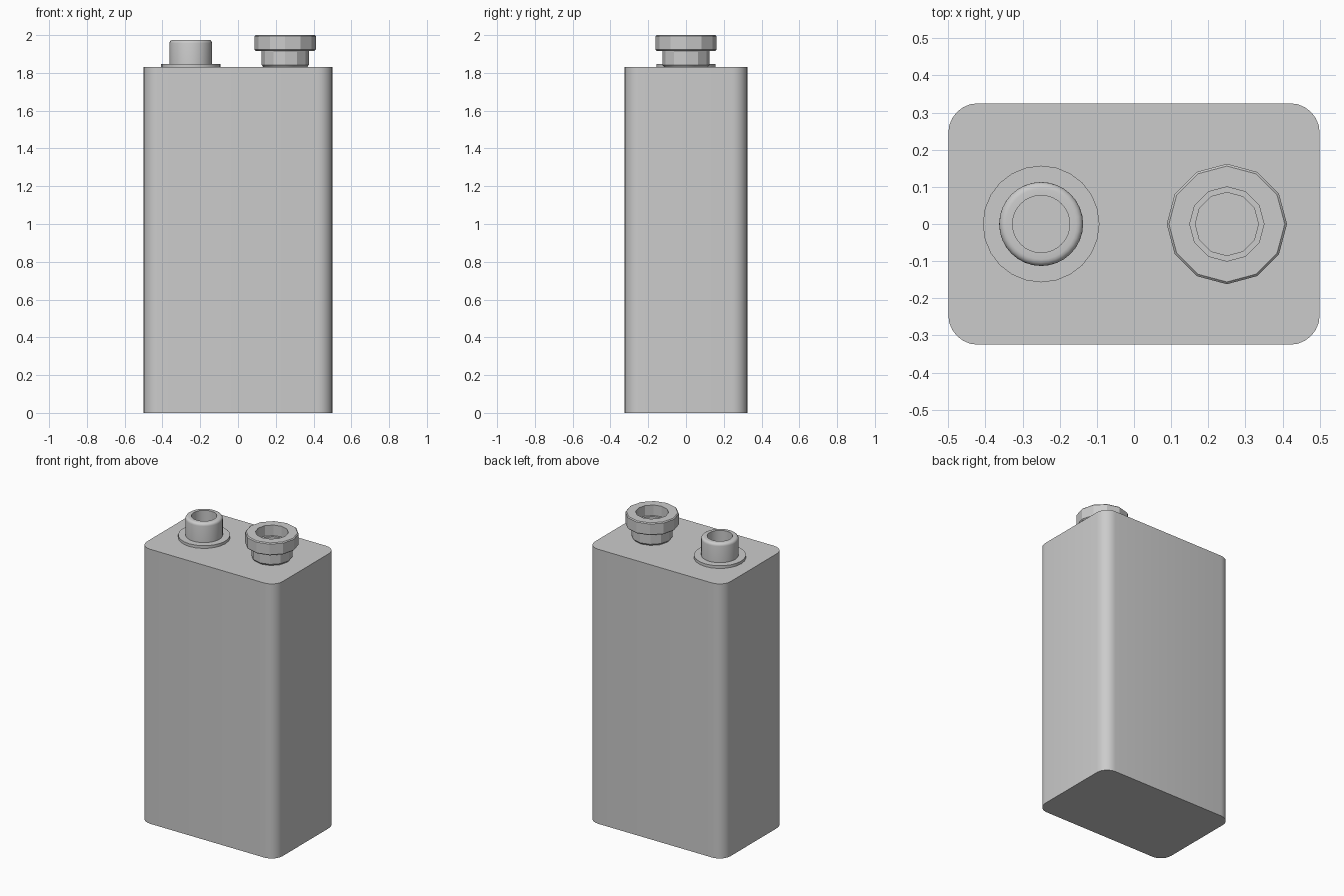
import bpy
import bmesh
from math import cos, sin, pi, radians

cube = bpy.data.objects.get("Cube")
if cube:
    bpy.data.objects.remove(cube, do_unlink=True)

# One plain grey for the whole battery
grey = bpy.data.materials.new("light_grey")
grey.use_nodes = True
grey.diffuse_color = (0.6, 0.6, 0.6, 1)
grey.node_tree.nodes["Principled BSDF"].inputs["Base Color"].default_value = (0.6, 0.6, 0.6, 1)

TOP = 1.83


def finish(name, bm, angle=30):
    bmesh.ops.recalc_face_normals(bm, faces=bm.faces)
    mesh = bpy.data.meshes.new(name)
    bm.to_mesh(mesh)
    bm.free()
    mesh.materials.append(grey)
    obj = bpy.data.objects.new(name, mesh)
    bpy.context.collection.objects.link(obj)
    bpy.ops.object.select_all(action='DESELECT')
    obj.select_set(True)
    bpy.context.view_layer.objects.active = obj
    bpy.ops.object.shade_smooth_by_angle(angle=radians(angle))
    return obj


def lathe(name, x, profile, sides, angle=30):
    """Closed turned solid: profile of (radius, z) pairs, capped at both ends."""
    bm = bmesh.new()
    rings = [[bm.verts.new((x + r * cos(2 * pi * i / sides), r * sin(2 * pi * i / sides), z))
              for i in range(sides)] for r, z in profile]
    for low, high in zip(rings, rings[1:]):
        for i in range(sides):
            j = (i + 1) % sides
            bm.faces.new((low[i], low[j], high[j], high[i]))
    bm.faces.new(rings[0])
    bm.faces.new(rings[-1])
    return finish(name, bm, angle)


# Case: box with rounded upright edges
bm = bmesh.new()
bmesh.ops.create_cube(bm, size=1)
for v in bm.verts:
    v.co.y *= 0.65
    v.co.z = (v.co.z + 0.5) * TOP
upright = [e for e in bm.edges if abs(e.verts[0].co.z - e.verts[1].co.z) > 1]
bmesh.ops.bevel(bm, geom=upright, offset=0.08, segments=6, profile=0.5, affect='EDGES')
finish("battery_case", bm)

# Round terminal: washer-like flange and a hollow post with a rolled rim
lathe("round_terminal_flange", -0.25,
      [(0.157, TOP - 0.01), (0.157, 1.848), (0.1, 1.848)], 24)
rim = [(0.095 + 0.018 * cos(a * pi / 8), 1.957 + 0.018 * sin(a * pi / 8)) for a in range(5)]
lathe("round_terminal_post", -0.25,
      [(0.113, TOP)] + rim + [(0.077, 1.975), (0.077, 1.86)], 32)

# Faceted terminal: narrow neck under a wide twelve-sided collar
lathe("faceted_terminal", 0.25,
      [(0.115, TOP), (0.125, 1.842), (0.125, 1.917), (0.156, 1.917), (0.162, 1.923),
       (0.162, 1.994), (0.156, 2.0), (0.1, 2.0), (0.1, 1.93), (0.085, 1.93),
       (0.085, 1.86)], 12, 28)
